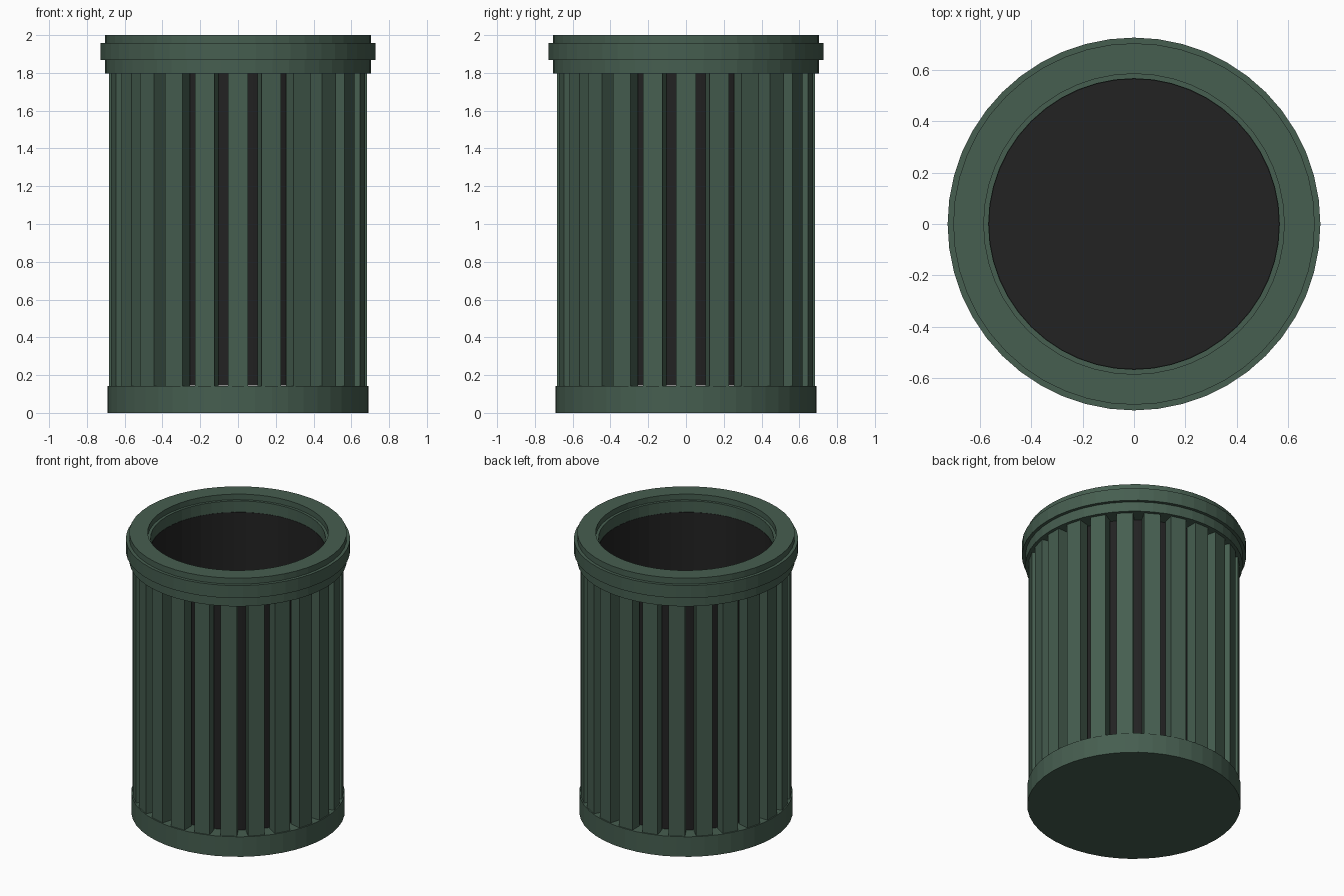
import bpy, bmesh, math
from mathutils import Matrix

if "Cube" in bpy.data.objects:
    bpy.data.objects.remove(bpy.data.objects["Cube"])

SIDES = 48
SLATS = 24


def material(name, rgb):
    m = bpy.data.materials.new(name)
    m.diffuse_color = (*rgb, 1)
    m.use_nodes = True
    m.node_tree.nodes["Principled BSDF"].inputs["Base Color"].default_value = m.diffuse_color
    return m


def add_object(name, bm, mat):
    bmesh.ops.recalc_face_normals(bm, faces=bm.faces)
    mesh = bpy.data.meshes.new(name)
    bm.to_mesh(mesh)
    bm.free()
    mesh.materials.append(mat)
    obj = bpy.data.objects.new(name, mesh)
    bpy.context.collection.objects.link(obj)
    return obj


def lathe(name, profile, mat, closed=False):
    """Turn an (r, z) profile about z; open profiles are capped at their ends."""
    bm = bmesh.new()
    rings = []
    for r, z in profile:
        rings.append([bm.verts.new((r * math.cos(2 * math.pi * i / SIDES),
                                    r * math.sin(2 * math.pi * i / SIDES), z))
                      for i in range(SIDES)])
    pairs = list(zip(rings, rings[1:]))
    if closed:
        pairs.append((rings[-1], rings[0]))
    else:
        bm.faces.new(rings[0])
        bm.faces.new(rings[-1])
    for a, b in pairs:
        for i in range(SIDES):
            j = (i + 1) % SIDES
            bm.faces.new((a[i], a[j], b[j], b[i]))
    return add_object(name, bm, mat)


green = material("green_paint", (0.061, 0.112, 0.08))
black = material("black_liner", (0.016, 0.016, 0.016))

# Base drum
lathe("base", [(0.692, 0), (0.692, 0.143)], green)

# Inner liner: open cup with its own floor
lathe("liner", [(0.59, 0.145), (0.59, 1.88), (0.565, 1.88), (0.565, 0.16)], black)

# Rim with projecting band and inner ledge
lathe("rim", [(0.705, 1.798), (0.705, 1.867), (0.727, 1.867), (0.727, 1.957),
              (0.705, 1.957), (0.705, 2.0), (0.586, 2.0), (0.586, 1.96),
              (0.567, 1.96), (0.567, 1.798)], green, closed=True)

# Ring of upright slats
r_in, r_out, width, z0, z1 = 0.60, 0.682, 0.106, 0.135, 1.81
bm = bmesh.new()
for k in range(SLATS):
    place = (Matrix.Rotation(2 * math.pi * k / SLATS, 4, 'Z')
             @ Matrix.Translation(((r_in + r_out) / 2, 0, (z0 + z1) / 2))
             @ Matrix.Diagonal((r_out - r_in, width, z1 - z0, 1)))
    bmesh.ops.create_cube(bm, size=1, matrix=place)
add_object("slats", bm, green)
